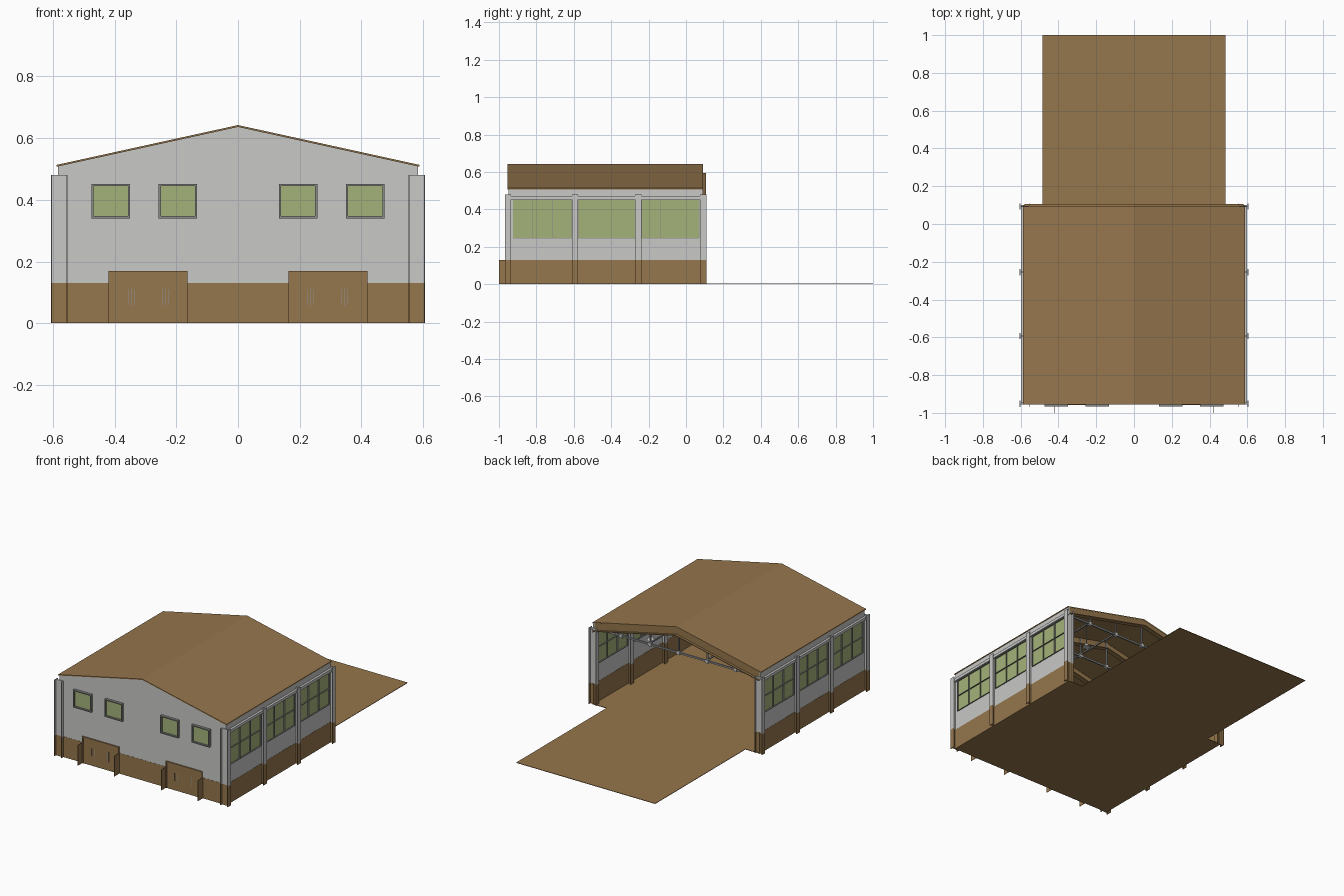
import bpy, bmesh, math
from mathutils import Vector

if "Cube" in bpy.data.objects:
    bpy.data.objects.remove(bpy.data.objects["Cube"])


def mat(name, rgb):
    m = bpy.data.materials.new(name)
    m.diffuse_color = (*rgb, 1)
    m.use_nodes = True
    m.node_tree.nodes["Principled BSDF"].inputs["Base Color"].default_value = m.diffuse_color
    return m


BROWN = mat("brown", (0.30, 0.18, 0.072))
GREY = mat("light_grey", (0.58, 0.58, 0.57))
GLASS = mat("green_glass", (0.37, 0.45, 0.195))
FRAME = mat("frame_grey", (0.26, 0.26, 0.25))
STEEL = mat("steel_grey", (0.30, 0.31, 0.32))


def make(name, bm, m):
    bmesh.ops.recalc_face_normals(bm, faces=bm.faces)
    me = bpy.data.meshes.new(name)
    bm.to_mesh(me)
    bm.free()
    me.materials.append(m)
    ob = bpy.data.objects.new(name, me)
    bpy.context.collection.objects.link(ob)
    return ob


def box(name, x, y, z, m):
    """Box from (min, max) ranges."""
    bm = bmesh.new()
    bmesh.ops.create_cube(bm, size=1)
    for v in bm.verts:
        v.co = Vector([r[0] if c < 0 else r[1] for c, r in zip(v.co, (x, y, z))])
    return make(name, bm, m)


def prism(name, pts, y0, y1, m):
    """Extrude an x-z profile along y."""
    bm = bmesh.new()
    f = bm.faces.new([bm.verts.new((x, y0, z)) for x, z in pts])
    r = bmesh.ops.extrude_face_region(bm, geom=[f])
    for v in r["geom"]:
        if isinstance(v, bmesh.types.BMVert):
            v.co.y = y1
    return make(name, bm, m)


def sx(s, a, b):
    """Mirrored x range."""
    return tuple(sorted((s * a, s * b)))


def gable_band(name, top, bottom, half, y0, y1, m):
    """Chevron strip following the roof, top/bottom measured below the roof."""
    e, r = 0.513, 0.642
    pts = [(-half, e - top), (0, r - top), (half, e - top),
           (half, e - bottom), (0, r - bottom), (-half, e - bottom)]
    return prism(name, pts, y0, y1, m)


DADO = 0.13   # height of the brown wall base
BAYS = [(-0.925, -0.61), (-0.577, -0.273), (-0.237, 0.07)]
FRAMES_Y = [-0.952, -0.593, -0.255, 0.092]

# floor and apron
box("hall_floor", (-0.585, 0.585), (-0.95, 0.1), (0, 0.003), BROWN)
box("apron_floor", (-0.485, 0.485), (0.1, 1.0), (0, 0.003), BROWN)

# front wall
prism("front_wall", [(-0.583, DADO), (0.583, DADO), (0.583, 0.512), (0, 0.64), (-0.583, 0.512)],
      -0.95, -0.942, GREY)
box("front_wall_base", (-0.583, 0.583), (-0.951, -0.941), (0, DADO), BROWN)

# front windows
for s in (-1, 1):
    for a, b in ((0.133, 0.257), (0.35, 0.475)):
        x0, x1 = sx(s, a, b)
        box("front_window_pane", (x0, x1), (-0.955, -0.938), (0.342, 0.45), GLASS)
        for zr in ((0.34, 0.347), (0.444, 0.451)):
            box("front_window_rail", (x0, x1), (-0.966, -0.936), zr, FRAME)
        for xr in ((x0, x0 + 0.007), (x1 - 0.007, x1)):
            box("front_window_stile", xr, (-0.966, -0.936), (0.34, 0.451), FRAME)

    # doors with jambs and projecting side fins
    x0, x1 = sx(s, 0.164, 0.419)
    box("door_panel", (x0, x1), (-0.954, -0.938), (0, 0.163), BROWN)
    box("door_header", (x0, x1), (-0.958, -0.934), (0.162, 0.169), BROWN)
    for xr in ((x0, x0 + 0.007), (x1 - 0.007, x1)):
        box("door_jamb", xr, (-0.958, -0.934), (0, 0.169), BROWN)
    for x in (x0, x1):
        box("door_fin", (x - 0.001, x + 0.001), (-1.0, -0.95), (0, DADO), BROWN)
    # narrow metal slats on the doors
    for c in (0.235, 0.345):
        for k in range(3):
            x = s * c + (k - 1) * 0.009
            box("door_slat", (x - 0.0008, x + 0.0008), (-0.9548, -0.953),
                (0.06 - 0.005 * (k == 1), 0.11 + 0.008 * (k == 1)), STEEL)

# side walls, windows and columns
for s in (-1, 1):
    wall = sx(s, 0.576, 0.584)
    box("side_wall_base", sx(s, 0.575, 0.585), (-0.95, 0.1), (0, DADO), BROWN)
    box("side_wall_sill_band", wall, (-0.947, 0.092), (DADO, 0.246), GREY)
    box("side_wall_head_band", wall, (-0.947, 0.092), (0.45, 0.513), GREY)
    box("side_head_beam", sx(s, 0.584, 0.598), (-0.947, 0.1), (0.452, 0.470), GREY)
    edges = [-0.947] + [v for b in BAYS for v in b] + [0.092]
    for a, b in zip(edges[::2], edges[1::2]):
        box("side_wall_pier", wall, (a, b), (0.246, 0.45), GREY)
    for a, b in BAYS:
        box("side_window_pane", sx(s, 0.578, 0.582), (a, b), (0.246, 0.45), GLASS)
        depth = sx(s, 0.57, 0.590)
        for k in range(4):
            y = a + (b - a) * k / 3
            box("side_window_mullion", depth, (y - 0.001, y + 0.001), (0.246, 0.45), FRAME)
        for k in range(3):
            z = 0.246 + 0.102 * k
            box("side_window_transom", depth, (a, b), (z - 0.001, z + 0.001), FRAME)
    # I-section columns, brown at the base
    for y in FRAMES_Y:
        for z, m in (((0, DADO), BROWN), ((DADO, 0.48), GREY)):
            box("column_web", sx(s, 0.555, 0.605), (y - 0.003, y + 0.003), z, m)
            box("column_outer_flange", sx(s, 0.602, 0.606), (y - 0.0165, y + 0.0165), z, m)
            box("column_inner_flange", sx(s, 0.553, 0.557), (y - 0.0165, y + 0.0165), z, m)

# roof sheet and I-section rafters
gable_band("roof", 0, 0.006, 0.588, -0.955, 0.092, BROWN)
for y in FRAMES_Y:
    yc = max(y, -0.93)
    gable_band("rafter_web", 0.005, 0.05, 0.58, yc - 0.004, yc - 0.001, BROWN)
    gable_band("rafter_flange", 0.047, 0.052, 0.58, yc - 0.016, yc + 0.014, BROWN)


# roof trusses: tie bars, posts and lengthwise bars
def roof_z(x):
    return 0.64 - 0.129 * abs(x) / 0.585


for y in (0.07, -0.255, -0.593):
    box("tie_bar", (-0.575, 0.575), (y - 0.005, y + 0.005), (0.465, 0.475), STEEL)
    for x in (-0.4, -0.2, 0, 0.2, 0.4):
        box("truss_post", (x - 0.004, x + 0.004), (y - 0.004, y + 0.004), (0.465, roof_z(x) - 0.005), STEEL)
        box("truss_joint", (x - 0.01, x + 0.01), (y - 0.01, y + 0.01), (0.46, 0.482), GREY)
for x in (-0.4, -0.2, 0.2, 0.4):
    box("lengthwise_bar", (x - 0.004, x + 0.004), (-0.94, 0.07), (0.475, 0.483), STEEL)

# hanging lamps
for y in (-0.08, -0.42, -0.75):
    for x in (-0.3, 0.3):
        box("lamp_rod", (x - 0.002, x + 0.002), (y - 0.002, y + 0.002), (0.43, roof_z(x) - 0.005), STEEL)
        bm = bmesh.new()
        bmesh.ops.create_cone(bm, cap_ends=True, segments=12, radius1=0.024, radius2=0.008, depth=0.022)
        bmesh.ops.translate(bm, verts=bm.verts, vec=(x, y, 0.425))
        make("lamp_shade", bm, GREY)
